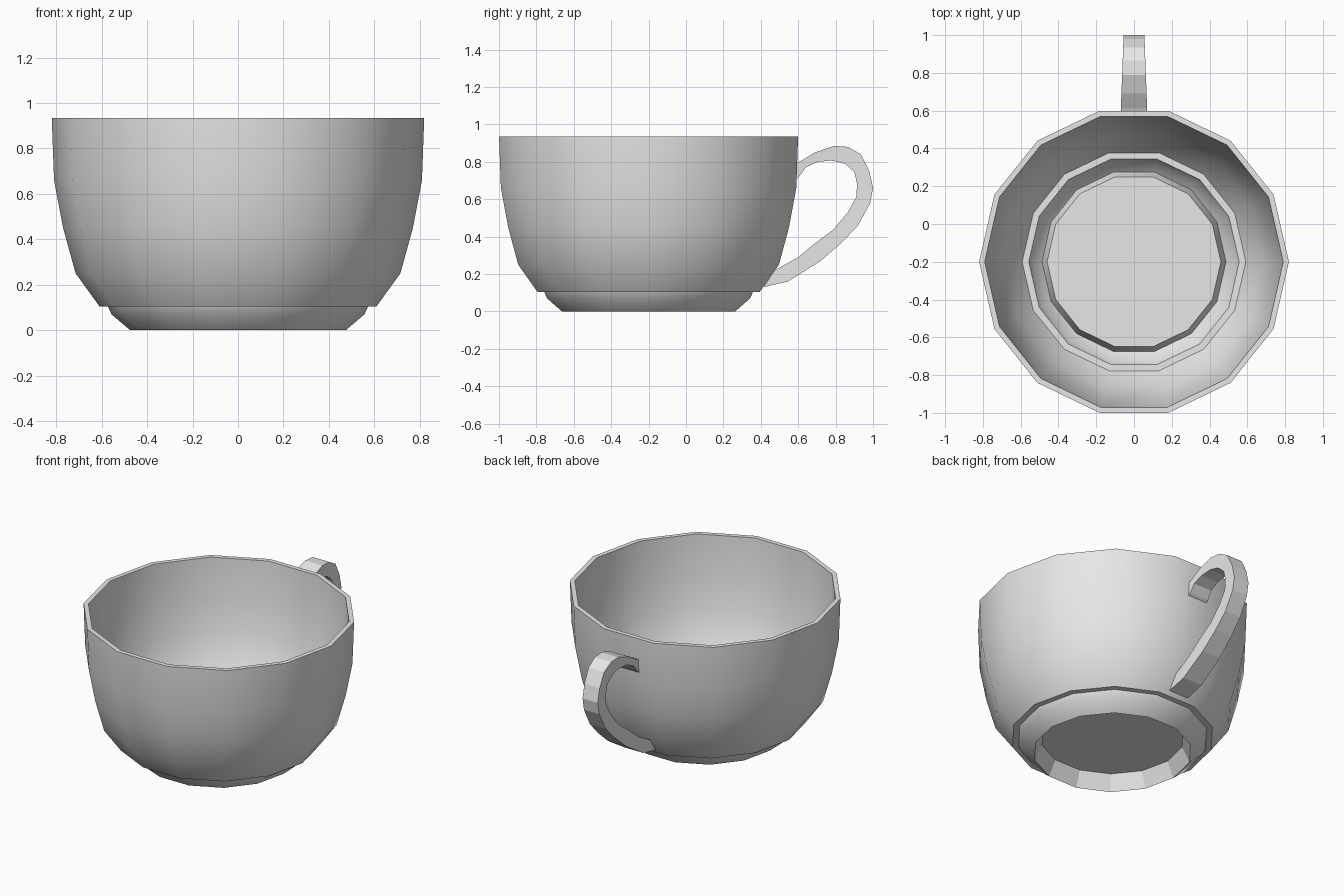
import bpy, bmesh
from math import cos, sin, tau, radians

cube = bpy.data.objects.get("Cube")
if cube:
    bpy.data.objects.remove(cube, do_unlink=True)

SIDES = 14
CENTRE_Y = -0.2

grey = bpy.data.materials.new("plain_grey")
grey.use_nodes = True
grey.diffuse_color = (0.8, 0.8, 0.8, 1)
grey.node_tree.nodes["Principled BSDF"].inputs["Base Color"].default_value = (0.8, 0.8, 0.8, 1)


def finish(name, bm):
    """Turn a bmesh into a named grey object and make it active."""
    bmesh.ops.recalc_face_normals(bm, faces=bm.faces)
    mesh = bpy.data.meshes.new(name)
    bm.to_mesh(mesh)
    bm.free()
    mesh.materials.append(grey)
    obj = bpy.data.objects.new(name, mesh)
    bpy.context.collection.objects.link(obj)
    bpy.ops.object.select_all(action="DESELECT")
    obj.select_set(True)
    bpy.context.view_layer.objects.active = obj
    return obj


def bridge(bm, a, b):
    """Join two closed loops of vertices with quads."""
    n = len(a)
    for i in range(n):
        j = (i + 1) % n
        bm.faces.new((a[i], a[j], b[j], b[i]))


# Cup: one lathed wall from the recessed underside, over the rim, to the floor
outside = [(0.43, 0.10), (0.475, 0), (0.557, 0.07), (0.573, 0.105), (0.61, 0.105),
           (0.715, 0.25), (0.77, 0.45), (0.81, 0.66), (0.82, 0.935)]
inside = [(0.79, 0.935), (0.78, 0.66), (0.74, 0.46), (0.687, 0.265), (0.592, 0.135),
          (0.557, 0.135), (0.535, 0.09), (0.487, 0.048), (0.46, 0.13)]

bm = bmesh.new()
rings = []
for r, z in outside + inside:
    rings.append([bm.verts.new((r * cos(tau * i / SIDES),
                                CENTRE_Y + r * sin(tau * i / SIDES), z))
                  for i in range(SIDES)])
for lower, upper in zip(rings, rings[1:]):
    bridge(bm, lower, upper)
bm.faces.new(rings[0])
bm.faces.new(rings[-1])
cup = finish("cup_body", bm)
bpy.ops.object.shade_smooth_by_angle(angle=radians(32))

# Faceted inner wall of the foot
for face in cup.data.polygons:
    if face.center.z < 0.06 and all(
            (cup.data.vertices[v].co.z < 0.001 or abs(cup.data.vertices[v].co.z - 0.10) < 0.001)
            for v in face.vertices):
        face.use_smooth = False

# Handle: matching outer and inner edge points (y, z), widest at the wall
outer_edge = [(0.58, 0.79), (0.615, 0.805), (0.69, 0.85), (0.79, 0.885), (0.865, 0.88),
              (0.935, 0.84), (0.98, 0.75), (1.0, 0.66), (0.985, 0.58), (0.92, 0.46),
              (0.83, 0.365), (0.72, 0.27), (0.545, 0.16), (0.415, 0.13)]
inner_edge = [(0.58, 0.70), (0.605, 0.72), (0.64, 0.77), (0.705, 0.80), (0.78, 0.807),
              (0.85, 0.79), (0.90, 0.745), (0.915, 0.68), (0.91, 0.61), (0.865, 0.53),
              (0.785, 0.435), (0.69, 0.365), (0.60, 0.29), (0.475, 0.22)]

bm = bmesh.new()
sections = []
for (yo, zo), (yi, zi) in zip(outer_edge, inner_edge):
    w = 0.055 + 0.015 * max(0, min(1, (1 - yo) / 0.4))
    sections.append([bm.verts.new(p) for p in
                     ((-w, yo, zo), (w, yo, zo), (w, yi, zi), (-w, yi, zi))])
for a, b in zip(sections, sections[1:]):
    bridge(bm, a, b)
bm.faces.new(sections[0])
bm.faces.new(sections[-1])
finish("cup_handle", bm)
bpy.ops.object.shade_flat()
